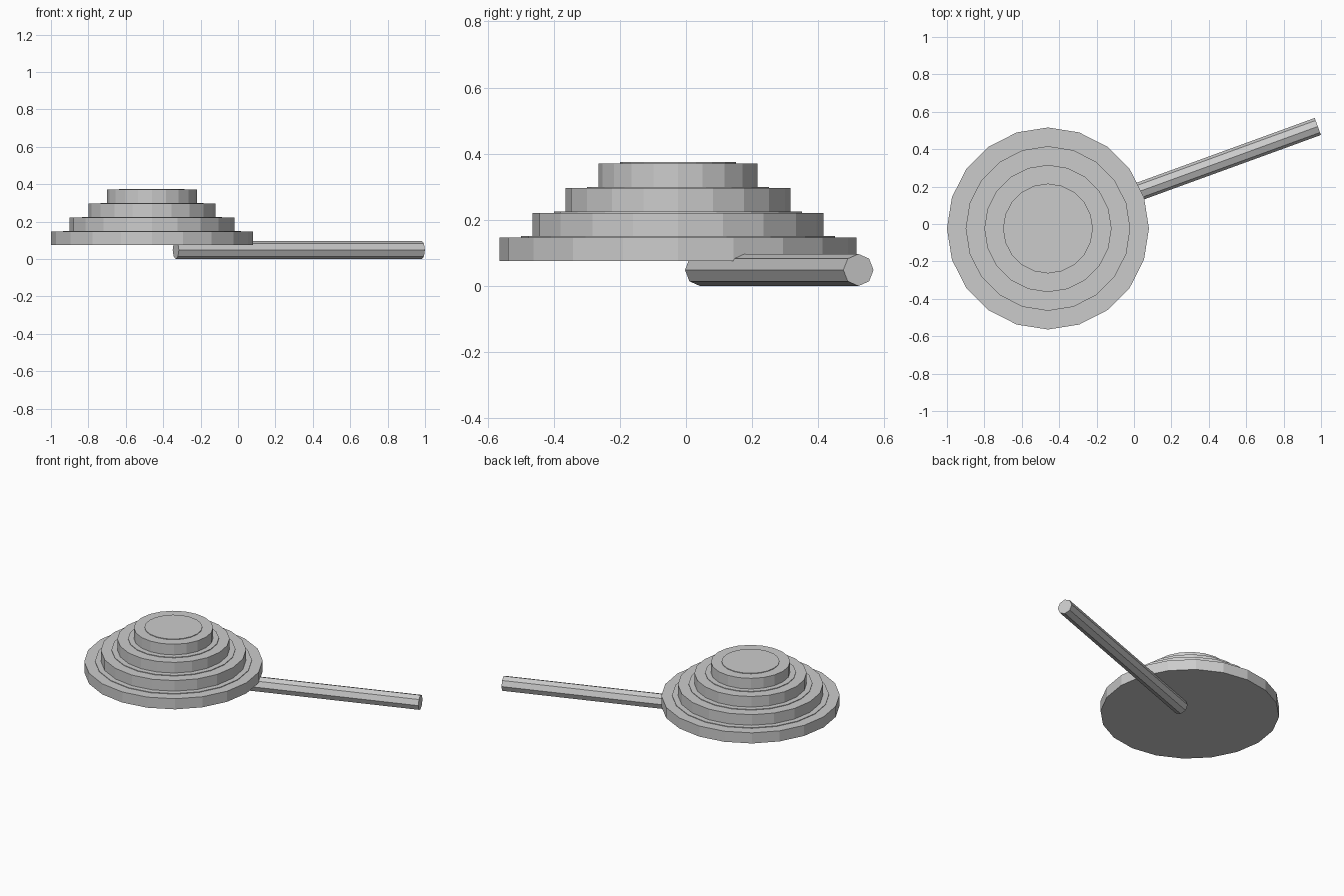
import bpy, bmesh
from math import radians, cos, sin, pi

if "Cube" in bpy.data.objects:
    bpy.data.objects.remove(bpy.data.objects["Cube"])

CX, CY = -0.46, -0.024   # axis of the stepped head
SIDES = 20


def lathe(name, profile, sides, loc):
    """Closed solid turned around z from (radius, z) points, bottom to top."""
    bm = bmesh.new()
    rings = [[bm.verts.new((r * cos(2 * pi * i / sides), r * sin(2 * pi * i / sides), z))
              for i in range(sides)] for r, z in profile]
    for a, b in zip(rings, rings[1:]):
        for i in range(sides):
            j = (i + 1) % sides
            bm.faces.new((a[i], a[j], b[j], b[i]))
    bm.faces.new(rings[0][::-1])
    bm.faces.new(rings[-1])
    mesh = bpy.data.meshes.new(name)
    bm.to_mesh(mesh)
    bm.free()
    ob = bpy.data.objects.new(name, mesh)
    ob.location = loc
    bpy.context.collection.objects.link(ob)
    return ob


# Four stacked discs, each with a very thin raised pad on top
STEP, LIP = 0.0747, 0.004
for n in range(4):
    r = 0.54 - 0.1 * n
    lathe(f"tier_{n + 1}",
          [(r, 0), (r, STEP - LIP), (r - 0.065, STEP - LIP), (r - 0.065, STEP)],
          SIDES, (CX, CY, 0.076 + STEP * n))

# Octagonal rod lying under the discs, turned 20 degrees
rod = lathe("rod", [(0.0485, -0.7), (0.0485, 0.7)], 8, (0.325, 0.282, 0.0485))
rod.rotation_euler = (0, radians(90), radians(20))
